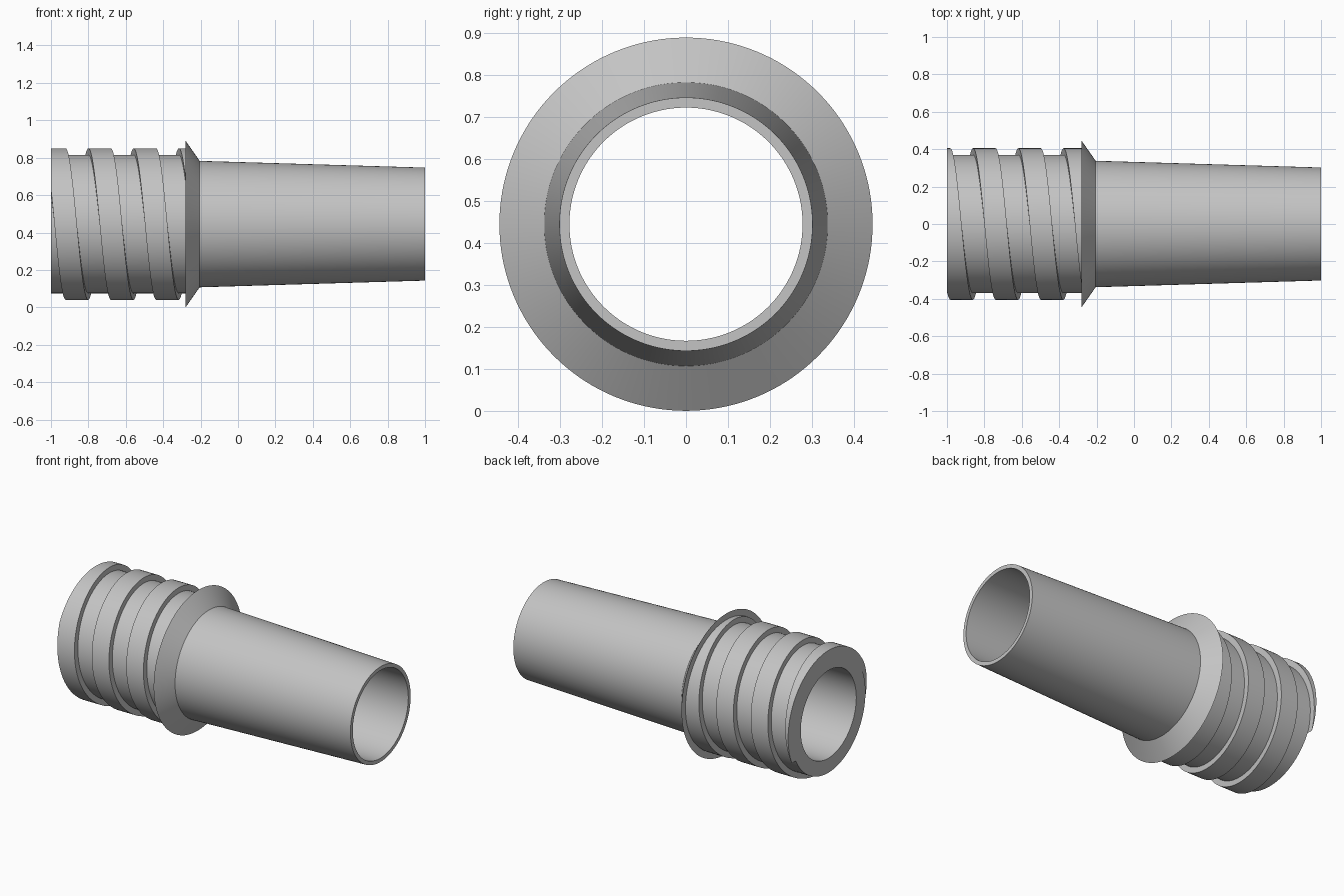
import bpy
import bmesh
import math

SEGMENTS = 144
AXIS_Z = 0.445
BORE = 0.278
ROOT, CREST = 0.37, 0.405
END_X, COLLAR_X = -1.0, -0.28
PITCH, RIDGE, THREAD_START = 0.242, 0.12, -0.80

cube = bpy.data.objects.get("Cube")
if cube:
    bpy.data.objects.remove(cube, do_unlink=True)

grey = bpy.data.materials.new("plain grey")
grey.use_nodes = True
colour = (0.55, 0.55, 0.55, 1)
grey.diffuse_color = colour
grey.node_tree.nodes["Principled BSDF"].inputs["Base Color"].default_value = colour


def sweep(name, profile):
    """Turn a profile of (x, radius) points, given per turn fraction, about the x axis."""
    bm = bmesh.new()
    columns = []
    for i in range(SEGMENTS + 1):
        turn = i / SEGMENTS
        a = turn * math.tau
        columns.append([bm.verts.new((x, -r * math.sin(a), AXIS_Z + r * math.cos(a)))
                        for x, r in profile(turn)])
    for c, d in zip(columns, columns[1:]):
        for j in range(len(c) - 1):
            bm.faces.new((c[j], d[j], d[j + 1], c[j + 1]))
    bmesh.ops.remove_doubles(bm, verts=bm.verts, dist=1e-5)
    bmesh.ops.dissolve_degenerate(bm, dist=1e-5, edges=bm.edges)
    mesh = bpy.data.meshes.new(name)
    bm.to_mesh(mesh)
    bm.free()
    mesh.materials.append(grey)
    obj = bpy.data.objects.new(name, mesh)
    bpy.context.collection.objects.link(obj)
    bpy.ops.object.select_all(action='DESELECT')
    obj.select_set(True)
    bpy.context.view_layer.objects.active = obj
    bpy.ops.object.shade_smooth_by_angle(angle=math.radians(25))
    return obj


def thread_profile(turn):
    """Square helical ridge, cut off flat at the open end and at the collar."""
    points = [(END_X, BORE), (END_X, ROOT)]
    for k in range(-3, 4):
        start = THREAD_START + PITCH * (turn + k)
        end = start + RIDGE
        inside = end > END_X + 1e-4 and start < COLLAR_X - 1e-4
        top = CREST if inside else ROOT
        s, e = (min(max(x, END_X), COLLAR_X) for x in (start, end))
        points += [(s, ROOT), (s, top), (e, top), (e, ROOT)]
    return points + [(COLLAR_X, ROOT)]


# Threaded end with its annular end face
sweep("threaded_end", thread_profile)

# Conical collar, tapered tube, rim and straight bore
sweep("collar_and_tube", lambda turn: [
    (COLLAR_X, ROOT), (COLLAR_X, 0.445), (-0.205, 0.338),
    (1, 0.302), (1, BORE), (END_X, BORE)])
